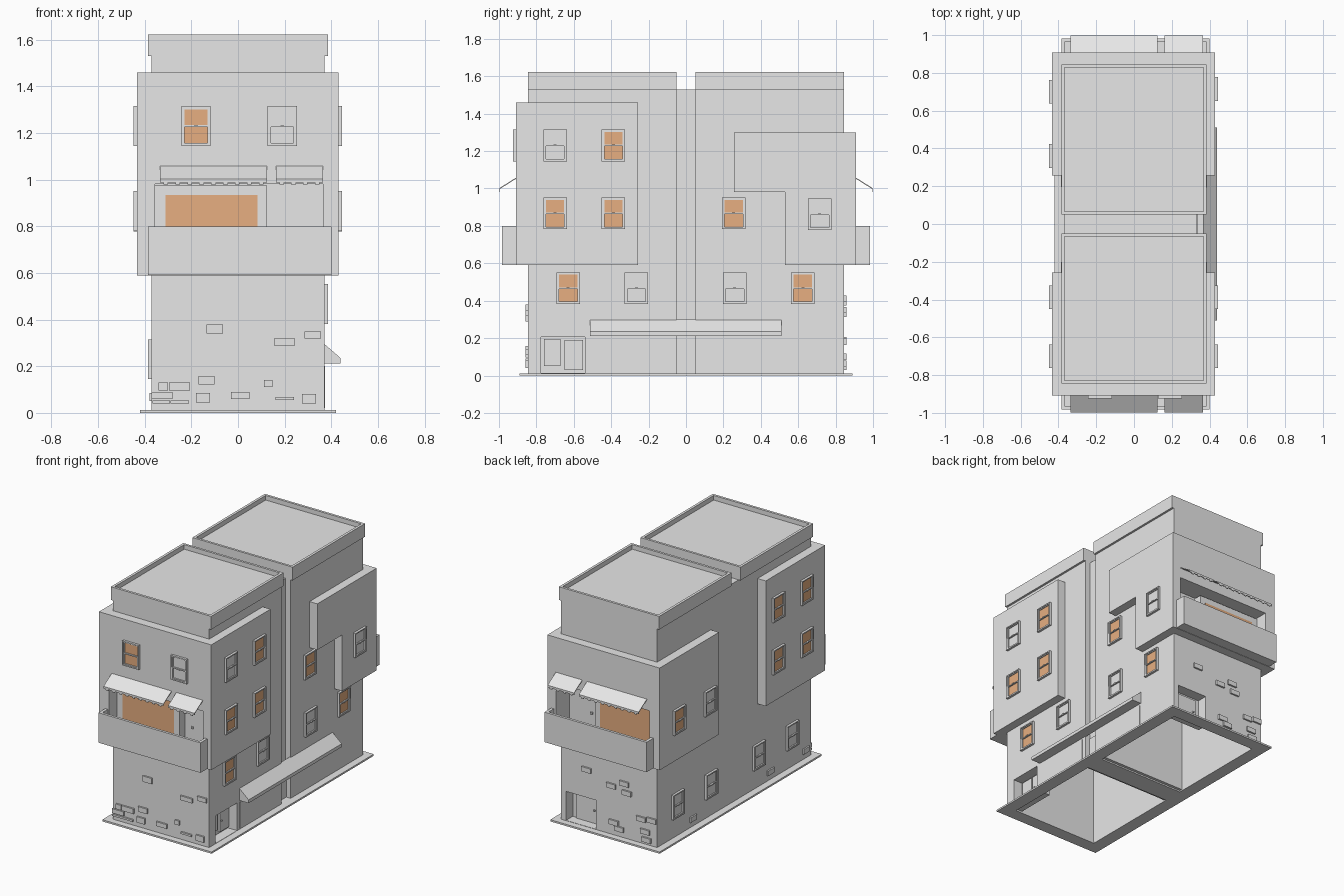
import bpy, bmesh
from math import pi
from mathutils import Matrix, Vector

if "Cube" in bpy.data.objects:
    bpy.data.objects.remove(bpy.data.objects["Cube"])


def material(name, rgb):
    m = bpy.data.materials.new(name)
    m.use_nodes = True
    m.diffuse_color = (*rgb, 1)
    m.node_tree.nodes["Principled BSDF"].inputs["Base Color"].default_value = (*rgb, 1)
    return m


GREY = material("plaster grey", (0.8, 0.8, 0.8))
LIT = material("lit window orange", (0.95, 0.51, 0.26))


def finish(name, bm, mats):
    mesh = bpy.data.meshes.new(name)
    bmesh.ops.recalc_face_normals(bm, faces=bm.faces)
    bm.to_mesh(mesh)
    bm.free()
    for m in mats:
        mesh.materials.append(m)
    ob = bpy.data.objects.new(name, mesh)
    bpy.context.collection.objects.link(ob)
    return ob


def boxes(name, parts, place=Matrix(), mats=(GREY,)):
    """One object from boxes, each (corner, opposite corner[, material index])."""
    bm = bmesh.new()
    for a, b, *index in parts:
        a, b = Vector(a), Vector(b)
        size = [abs(v) for v in b - a]
        mat = place @ Matrix.Translation((a + b) / 2) @ Matrix.Diagonal((*size, 1))
        new = bmesh.ops.create_cube(bm, size=1, matrix=mat)["verts"]
        for f in {f for v in new for f in v.link_faces}:
            f.material_index = index[0] if index else 0
    return finish(name, bm, mats)


def prism(name, profile, axis, start, end):
    """Extrude a closed profile along x (profile is y,z) or y (profile is x,z)."""
    bm = bmesh.new()
    def point(p, t):
        return (t, p[0], p[1]) if axis == "x" else (p[0], t, p[1])
    rings = [[bm.verts.new(point(p, t)) for p in profile] for t in (start, end)]
    n = len(profile)
    for r in rings:
        bm.faces.new(r)
    for i in range(n):
        j = (i + 1) % n
        bm.faces.new((rings[0][i], rings[0][j], rings[1][j], rings[1][i]))
    return finish(name, bm, (GREY,))


def cut(ob, *parts):
    for part in parts:
        cutter = boxes("cutter", [part])
        cutter.hide_render = True
        mod = ob.modifiers.new("cut", "BOOLEAN")
        mod.operation, mod.solver, mod.object = "DIFFERENCE", "EXACT", cutter
        bpy.context.view_layer.objects.active = ob
        bpy.ops.object.modifier_apply(modifier=mod.name)
        bpy.data.objects.remove(cutter)


def bars(w, h, t, y, z=0):
    """Four bars of a rectangular frame facing -y, centred on x = 0."""
    return [((-w, 0, z - h), (t - w, y, z + h)), ((w - t, 0, z - h), (w, y, z + h)),
            ((t - w, 0, z - h), (w - t, y, z - h + t)),
            ((t - w, 0, z + h - t), (w - t, y, z + h))]


def window(name, x, y, z, turn, lit):
    """Sash window; turn is in quarter turns about z from facing the front."""
    place = Matrix.Translation((x, y, z)) @ Matrix.Rotation(turn * pi / 2, 4, "Z")
    parts = bars(.063, .085, .008, -.016)
    parts += bars(.055, .04, .006, -.01, .038) + bars(.055, .04, .006, -.013, -.038)
    parts += [((-.008, 0, -.004), (.008, -.016, .004)),
              ((-.055, 0, -.077), (.055, -.004, .077), 1)]
    boxes(name, parts, place, (GREY, LIT if lit else GREY))


# ground slab, open under each building
slab = boxes("base_slab", [((-.42, -.89, 0), (.42, .89, .012))])
cut(slab, *[((-.33, s * .07, -.1), (.33, s * .8, .1)) for s in (-1, 1)])

# link between the two buildings
boxes("link_block", [((-.37, -.06, .01), (.33, .06, 1.53))])
boxes("link_door", [((.3, -.05, .012), (.336, .05, .205))])

ALCOVES = {-1: ((.3, -.775, .014), (.4, -.54, .205)),
           1: ((.1, .77, .014), (.33, .87, .215))}
LINERS = {-1: ((.28, -.8, .012), (.355, -.52, .23)),
          1: ((.08, .75, .012), (.35, .83, .24))}

for s, end in ((-1, "front"), (1, "back")):
    recess = ((-.355, s * .76, .615), (.365, s * 1.1, .982))

    # main walls with hollow ground floor
    body = boxes(end + "_walls", [((-.37, s * .05, .01), (.37, s * .845, 1.54))])
    cut(body, ((-.33, s * .09, -.1), (.33, s * .805, .58)), ALCOVES[s], recess)
    liner = boxes(end + "_door_alcove", [LINERS[s]])
    cut(liner, ALCOVES[s])

    # flat roof with raised rim
    roof = boxes(end + "_roof", [((-.385, s * .05, 1.53), (.385, s * .845, 1.622))])
    cut(roof, ((-.367, s * .066, 1.59), (.367, s * .828, 1.7)))

    # overhanging upper storeys
    top = 1.46 if s < 0 else 1.3
    bay = boxes(end + "_overhang", [((-.433, s * .257, .59), (.43, s * .908, top))])
    cut(bay, recess)
    if s > 0:
        cut(bay, ((.37, .2, .5), (.5, .53, .98)))

    # balcony with thin parapet
    balcony = boxes(end + "_balcony", [((-.385, s * .9, .592), (.4, s * .983, .8))])
    cut(balcony, ((-.365, s * .85, .615), (.38, s * .965, .9)))

    # balcony window wall and door
    boxes(end + "_balcony_window",
          [((-.355, s * .75, .615), (.125, s * .82, .976)),
           ((-.31, s * .81, .66), (.083, s * .823, .935), 1)], mats=(GREY, LIT))
    boxes(end + "_balcony_door", [((.16, s * .75, .615), (.33, s * .766, .94)),
                                  ((.18, s * .75, .76), (.195, s * .775, .775))])

    # sloped balcony awnings with tabbed edge
    for side, a, b in (("long", -.335, .125), ("short", .162, .365)):
        prism(f"{end}_{side}_awning",
              [(s * .905, 1.06), (s * .998, 1.002), (s * .998, .988),
               (s * .994, .988), (s * .994, .998), (s * .905, 1.054)], "x", a, b)
        count = round((b - a) / .05)
        step = (b - a) / count
        boxes(f"{end}_{side}_awning_tabs",
              [((a + (i + .3) * step, s * .994, .98), (a + (i + .7) * step, s * .998, .99))
               for i in range(count)])

# street doors
boxes("side_door", [((.29, -.65, .03), (.315, -.55, .19)),
                    ((.31, -.635, .1), (.322, -.627, .108))])
boxes("side_door_glazing", [((.29, -.76, .05), (.31, -.67, .195))])
boxes("back_door", [((.13, .76, .014), (.3, .78, .2)),
                    ((.15, .78, .1), (.16, .79, .11))])

# shopfront panels and awning
boxes("shopfront_panels", [((.36, -.51, .02), (.373, -.08, .2)),
                           ((.36, .1, .02), (.373, .5, .2))])
prism("shop_awning", [(.365, .3), (.44, .235), (.44, .212), (.365, .212)],
      "y", -.512, .51)

# windows of the front overhang
for x, lit in ((-.18, True), (.19, False)):
    window("front_window", x, -.908, 1.23, 0, lit)
for y in (-.7, -.388):
    for z in (.867, 1.23):
        window("left_overhang_window", .43, y, z, 1, y > -.5 or z < 1)
        window("right_overhang_window", -.433, y, z, -1, True)

# windows of the back building
window("side_wall_window", .37, .255, .867, 1, True)
window("back_overhang_window", .43, .715, .862, 1, False)
for y, lit in ((.7, True), (.36, False)):
    window("back_overhang_side_window", -.433, y, .862, -1, lit)

# lower windows
for y in (-.63, -.265, .26, .625):
    window("lower_left_window", .37, y, .467, 1, abs(y) > .5)
    window("lower_right_window", -.37, y, .23, -1, False)

# loose bricks as (x, z, width, height)
FRONT = [(-.1, .36, .07, .04), (.2, .305, .09, .03), (.32, .335, .07, .03),
         (-.135, .14, .07, .035), (.13, .125, .035, .03), (-.32, .113, .04, .035),
         (-.25, .113, .09, .035), (-.325, .075, .09, .03), (-.15, .065, .06, .04),
         (.01, .075, .08, .03), (.2, .062, .08, .013), (.305, .06, .06, .04),
         (-.33, .046, .075, .013), (-.25, .046, .08, .013)]
BACK = [(.17, .41), (-.02, .35), (-.12, .39), (-.14, .33), (-.04, .1), (-.08, .065),
        (-.25, .18), (-.28, .1), (-.33, .19), (-.29, .045)]


def brick(x, y, z, w, h):
    return (x - w / 2, y - .012, z - h / 2), (x + w / 2, y + .012, z + h / 2)


boxes("front_bricks", [brick(x, -.845, z, w, h) for x, z, w, h in FRONT])
boxes("back_bricks", [brick(x, .845, z, .07, .033) for x, z in BACK])
boxes("side_bricks", [((-.38, y, .05), (-.36, y + .07, .085)) for y in (-.82, -.43, .42)])
